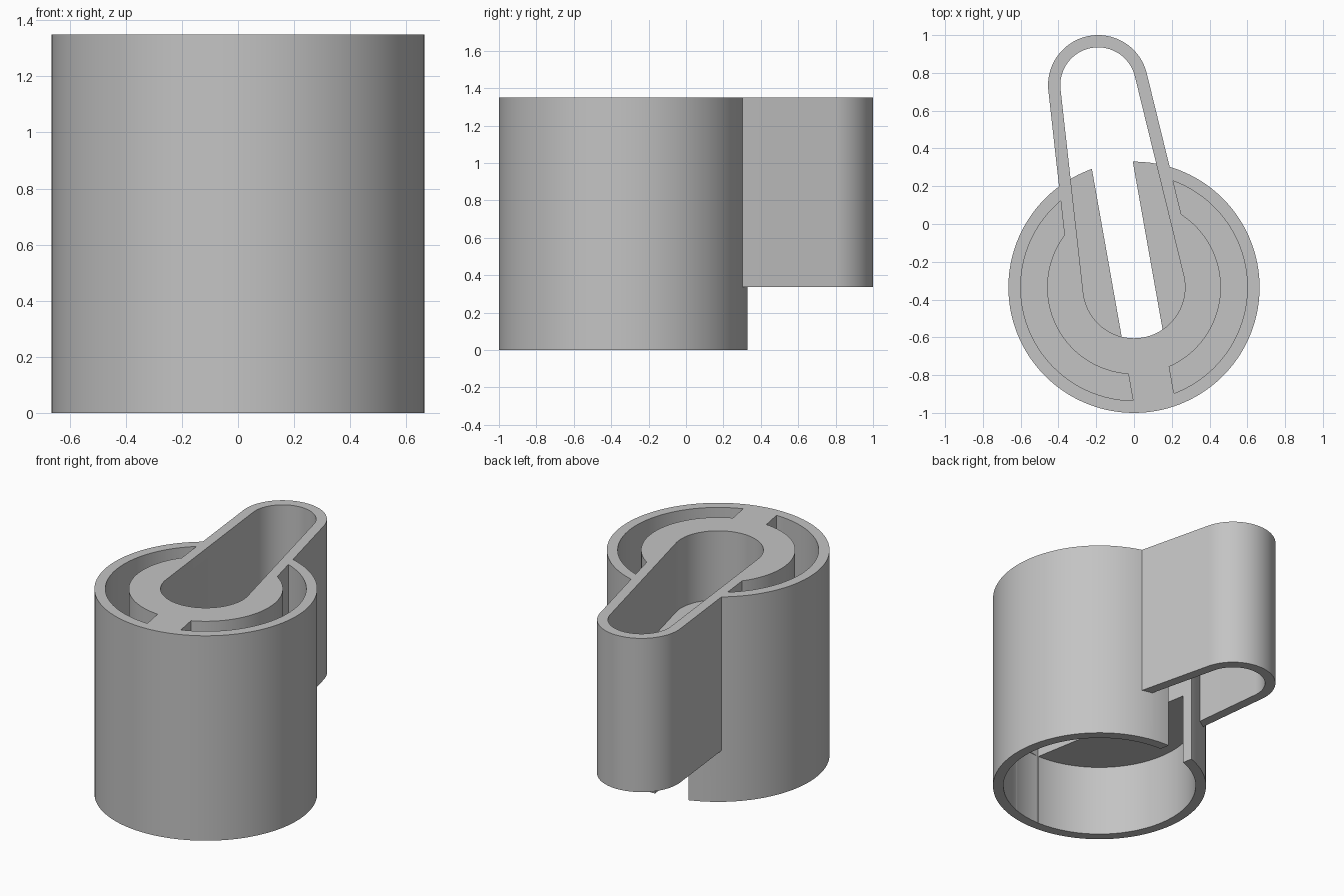
import bpy
import bmesh
import math
from mathutils import Vector

cube = bpy.data.objects.get("Cube")
if cube:
    bpy.data.objects.remove(cube, do_unlink=True)

HEIGHT = 1.35
DRUM = Vector((0, -0.335))      # drum axis
TIP = Vector((-0.19, 0.735))    # centre of the rounded arm end
AXIS = (TIP - DRUM).normalized()
SIDE = Vector((AXIS.y, -AXIS.x))
SPAN = (TIP - DRUM).length
WALL = 0.065
OUTER, BORE, CORE = 0.665, 0.6, 0.46
FLOOR, CEILING = 0.895, 0.48
SLOT = 0.11                     # half width of slot and rib

grey = bpy.data.materials.new("plain grey")
grey.use_nodes = True
grey.diffuse_color = (0.55, 0.55, 0.55, 1)
grey.node_tree.nodes["Principled BSDF"].inputs["Base Color"].default_value = grey.diffuse_color


def prism(name, outline, low, high):
    """Extrude a flat counter-clockwise outline between two heights."""
    bm = bmesh.new()
    face = bm.faces.new([bm.verts.new((p.x, p.y, low)) for p in outline])
    top = bmesh.ops.extrude_face_region(bm, geom=[face])
    verts = [v for v in top["geom"] if isinstance(v, bmesh.types.BMVert)]
    bmesh.ops.translate(bm, verts=verts, vec=(0, 0, high - low))
    bmesh.ops.recalc_face_normals(bm, faces=bm.faces)
    mesh = bpy.data.meshes.new(name)
    bm.to_mesh(mesh)
    bm.free()
    mesh.materials.append(grey)
    obj = bpy.data.objects.new(name, mesh)
    bpy.context.collection.objects.link(obj)
    return obj


def arc(centre, radius, start, end, steps):
    """Points on an arc, angles measured from SIDE towards AXIS."""
    angles = [start + (end - start) * i / steps for i in range(steps + 1)]
    return [centre + radius * (math.cos(a) * SIDE + math.sin(a) * AXIS) for a in angles]


def circle(radius):
    return arc(DRUM, radius, 0, math.tau, 128)[:-1]


def teardrop(grow):
    """Two circles joined by their tangents."""
    big, small = 0.27 + grow, 0.2 + grow
    tilt = math.asin((big - small) / SPAN)
    return (arc(TIP, small, tilt, math.pi - tilt, 48)
            + arc(DRUM, big, math.pi - tilt, math.tau + tilt, 56))


def strip(back, front):
    """Straight band along the arm direction."""
    return [DRUM + AXIS * a + SIDE * s for a, s in
            ((back, -SLOT), (back, SLOT), (front, SLOT), (front, -SLOT))]


def combine(target, tool, operation="DIFFERENCE"):
    mod = target.modifiers.new("combine", "BOOLEAN")
    mod.operation = operation
    mod.solver = "EXACT"
    mod.object = tool
    bpy.ops.object.select_all(action="DESELECT")
    bpy.context.view_layer.objects.active = target
    target.select_set(True)
    bpy.ops.object.modifier_apply(modifier=mod.name)
    bpy.data.objects.remove(tool, do_unlink=True)


# Drum joined with the hollow arm
body = prism("drum_with_arm", circle(OUTER), 0, HEIGHT)
arm = prism("arm", teardrop(WALL), HEIGHT / 4, HEIGHT)
combine(arm, prism("arm_hollow", teardrop(0), -0.2, 1.6))
combine(body, arm, "UNION")

# Teardrop cavity, open bore below, and slot through the middle slab
combine(body, prism("cavity", teardrop(0), FLOOR, 1.6))
combine(body, prism("bore", circle(BORE), -0.2, CEILING))
combine(body, prism("slot", strip(-0.592, 0.9), -0.2, FLOOR + 0.005))

# Curved pockets, divided by the front rib and the arm walls
pockets = prism("pockets", circle(BORE), FLOOR + 0.01, 1.6)
combine(pockets, prism("core", circle(CORE), 0.5, 1.8))
combine(pockets, prism("rib", strip(-0.9, 0), 0.5, 1.8))
combine(pockets, prism("arm_walls", teardrop(WALL), 0.5, 1.8))
combine(body, pockets)

bpy.ops.object.select_all(action="DESELECT")
bpy.context.view_layer.objects.active = body
body.select_set(True)
bpy.ops.object.shade_smooth_by_angle(angle=math.radians(25))
